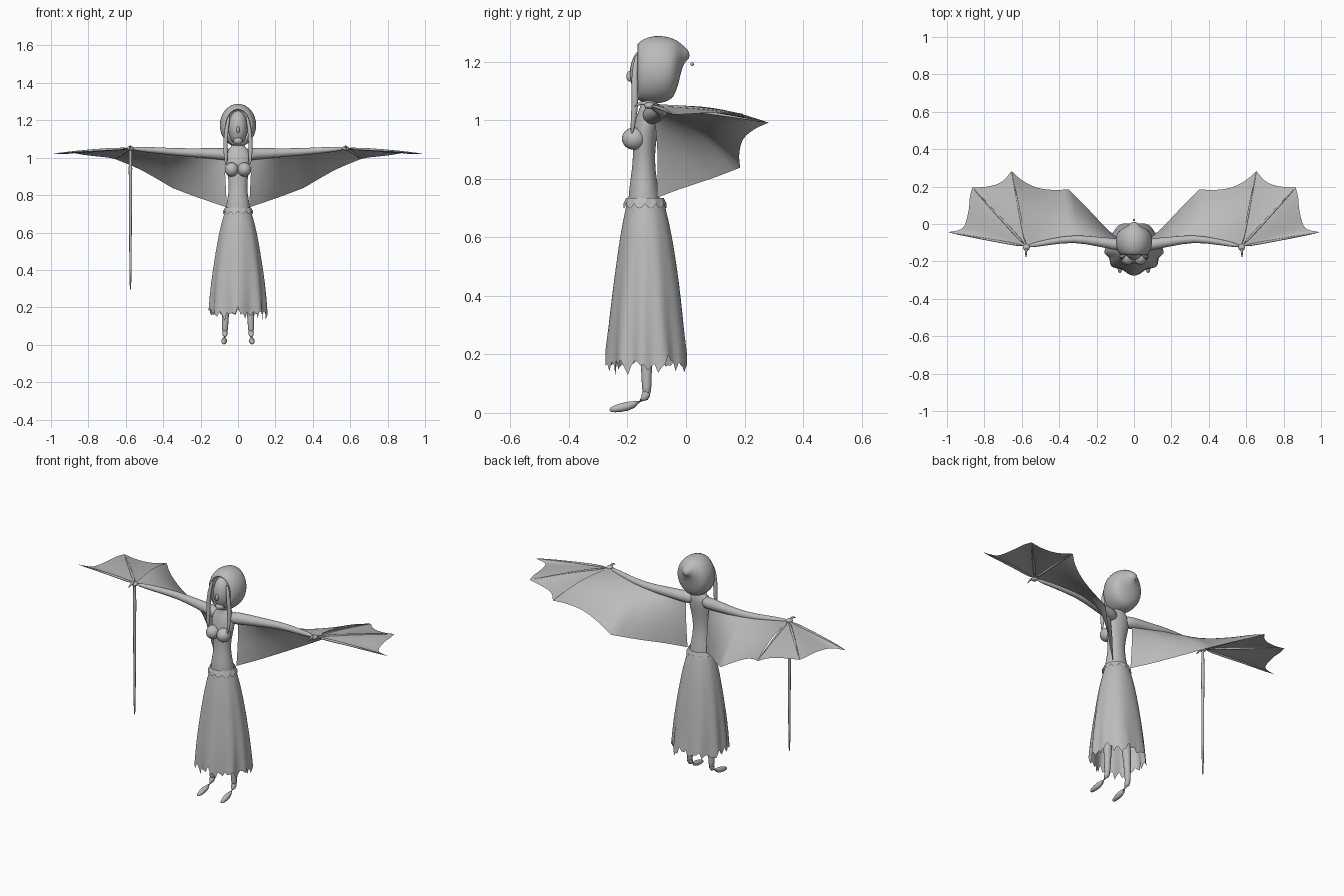
import bpy, bmesh, math, random
from mathutils import Vector

random.seed(4)
cube = bpy.data.objects.get("Cube")
if cube:
    bpy.data.objects.remove(cube)

grey = bpy.data.materials.new("plain grey")
grey.use_nodes = True
grey.diffuse_color = (0.5, 0.5, 0.5, 1)
grey.node_tree.nodes["Principled BSDF"].inputs["Base Color"].default_value = (0.5, 0.5, 0.5, 1)


def finish(name, bm, subdiv=0, recalc=True):
    if recalc:
        bmesh.ops.recalc_face_normals(bm, faces=bm.faces)
    mesh = bpy.data.meshes.new(name)
    bm.to_mesh(mesh)
    bm.free()
    mesh.materials.append(grey)
    for p in mesh.polygons:
        p.use_smooth = True
    ob = bpy.data.objects.new(name, mesh)
    bpy.context.collection.objects.link(ob)
    if subdiv:
        mod = ob.modifiers.new("smooth", "SUBSURF")
        mod.levels = mod.render_levels = subdiv
    return ob


def loft(name, rows, closed=True, caps=(True, True), subdiv=0):
    """Skin a list of equal-length point rows."""
    bm = bmesh.new()
    vs = [[bm.verts.new(p) for p in row] for row in rows]
    n = len(rows[0])
    for a, b in zip(vs, vs[1:]):
        for i in range(n if closed else n - 1):
            j = (i + 1) % n
            bm.faces.new((a[i], a[j], b[j], b[i]))
    if closed and caps[0]:
        bm.faces.new(vs[0])
    if closed and caps[1]:
        bm.faces.new(vs[-1])
    return finish(name, bm, subdiv)


def angles(n):
    return [2 * math.pi * i / n for i in range(n)]


def tube(name, path, n=8, subdiv=1):
    """Round limb through (x, y, z, radius) points."""
    pts = [Vector(p[:3]) for p in path]
    rows = []
    for i, p in enumerate(pts):
        d = (pts[min(i + 1, len(pts) - 1)] - pts[max(i - 1, 0)]).normalized()
        ref = Vector((0, 0, 1)) if abs(d.z) < 0.8 else Vector((0, 1, 0))
        u = d.cross(ref).normalized()
        v = d.cross(u)
        rows.append([p + (u * math.cos(t) + v * math.sin(t)) * path[i][3] for t in angles(n)])
    return loft(name, rows, subdiv=subdiv)


def ball(name, centre, size):
    bm = bmesh.new()
    bmesh.ops.create_uvsphere(bm, u_segments=24, v_segments=14, radius=1)
    bmesh.ops.scale(bm, vec=size, verts=bm.verts)
    bmesh.ops.translate(bm, vec=centre, verts=bm.verts)
    return finish(name, bm)


def sample(points, t):
    """Point at fraction t of a smooth curve through the points."""
    pts = [Vector(p) for p in points]
    f = t * (len(pts) - 1)
    i = min(int(f), len(pts) - 2)
    f -= i
    p1, p2 = pts[i], pts[i + 1]
    p0 = pts[i - 1] if i else p1 * 2 - p2
    p3 = pts[i + 2] if i + 2 < len(pts) else p2 * 2 - p1
    return 0.5 * (2 * p1 + (p2 - p0) * f + (2 * p0 - 5 * p1 + 4 * p2 - p3) * f ** 2
                  + (3 * p1 - p0 - 3 * p2 + p3) * f ** 3)


# Torso and neck: z, half width, front y, back y
torso = [(0.66, 0.070, -0.20, -0.075), (0.74, 0.066, -0.198, -0.09), (0.80, 0.052, -0.19, -0.10),
         (0.87, 0.048, -0.18, -0.108), (0.94, 0.062, -0.185, -0.10), (1.00, 0.072, -0.175, -0.09),
         (1.04, 0.062, -0.16, -0.09), (1.06, 0.028, -0.15, -0.10), (1.12, 0.025, -0.155, -0.105)]
loft("torso", [[(w * math.cos(t), (f + b) / 2 + (b - f) / 2 * math.sin(t), z) for t in angles(20)]
               for z, w, f, b in torso], subdiv=1)

# Skirt with folds deepening toward a ragged hem
skirt = [(0.725, 0.064, -0.202, -0.08), (0.70, 0.074, -0.206, -0.07), (0.60, 0.100, -0.225, -0.047),
         (0.45, 0.127, -0.246, -0.022), (0.30, 0.148, -0.264, -0.002), (0.17, 0.160, -0.276, 0.014)]
N = 72
hem = [random.uniform(-0.045, 0.035) if i % 3 == 0 else random.uniform(-0.015, 0.015) for i in range(N)]
rows = []
for k in range(16):
    s = k / 15
    z, w, f, b = sample([(a[0], a[1], a[2]) for a in skirt], s)[:] + (sample([(a[3], 0, 0) for a in skirt], s).x,)
    row = []
    for i, t in enumerate(angles(N)):
        front = 0.6 + 0.4 * max(0, -math.sin(t))
        fold = 1 - 0.13 * front * s ** 2 * (0.5 + 0.5 * math.sin(9 * t + 1.5 * math.sin(2 * t)))
        drop = hem[i] * max(0, s - 0.8) * 5
        row.append((w * fold * math.cos(t), (f + b) / 2 + (b - f) / 2 * fold * math.sin(t), z + drop))
    rows.append(row)
loft("skirt", rows, caps=(False, False))

# Scalloped waistband over the skirt top
band = []
for k in range(3):
    band.append([((0.068 + 0.006 * k) * math.cos(t), -0.14 + (0.064 + 0.005 * k) * math.sin(t),
                  0.735 - k * (0.01 + 0.008 * abs(math.sin(6 * t)))) for t in angles(N)])
loft("waistband", band, caps=(False, False))

# Head with face, nose and chin
ball("head", (0, -0.13, 1.16), (0.052, 0.062, 0.092))
ball("nose", (0, -0.192, 1.15), (0.009, 0.012, 0.018))
ball("chin", (0, -0.165, 1.09), (0.025, 0.022, 0.02))

# Hood, an open shell running back to a drooping point: y, half width, bottom, top
hood = [(-0.165, 0.070, 1.07, 1.262), (-0.15, 0.086, 1.06, 1.278), (-0.11, 0.099, 1.055, 1.291),
        (-0.07, 0.098, 1.06, 1.288), (-0.042, 0.088, 1.075, 1.28), (-0.026, 0.064, 1.12, 1.27),
        (-0.012, 0.034, 1.19, 1.257), (0.004, 0.02, 1.205, 1.245), (0.012, 0.008, 1.213, 1.23)]
shell = loft("hood", [[(w * math.cos(t), y, (lo + hi) / 2 + (hi - lo) / 2 * math.sin(t)) for t in angles(24)]
                      for y, w, lo, hi in hood], caps=(False, True), subdiv=1)
thick = shell.modifiers.new("cloth thickness", "SOLIDIFY")
thick.thickness = 0.006
ball("hood_bead", (0, 0.021, 1.192), (0.006, 0.006, 0.006))

# Wing outline on the left side
wrist = (0.575, -0.12, 1.05)
tip_a, tip_b, tip_c = (0.995, -0.045, 1.02), (0.865, 0.195, 1.022), (0.655, 0.283, 0.992)
arm = [(0.075, -0.11, 1.02), (0.19, -0.095, 1.025), (0.32, -0.075, 1.03), (0.45, -0.095, 1.04), wrist]
trailing = [(0.06, -0.1, 0.735), (0.15, -0.02, 0.765), (0.25, 0.085, 0.80), (0.35, 0.185, 0.838)]
outer_trail = [(0.35, 0.185, 0.838), (0.43, 0.182, 0.885), (0.52, 0.195, 0.935), (0.60, 0.235, 0.97), tip_c]
scallop_ab = [tip_a, (0.915, -0.02, 1.02), (0.885, 0.07, 1.025), (0.878, 0.14, 1.025), tip_b]
scallop_bc = [tip_b, (0.80, 0.198, 1.012), (0.735, 0.212, 1.005), (0.69, 0.24, 1.0), tip_c]


def flip(p, side):
    return (p[0] * side, *p[1:])


def membrane(name, side, top, low, bulge):
    """Billowed sheet ruled between two curves."""
    rows = []
    for i in range(25):
        a, b = top(i / 24), low(i / 24)
        span = (b - a).length
        rows.append([flip(a.lerp(b, j / 10) + Vector((0, 0.5, 1)) * bulge * span * math.sin(math.pi * j / 10), side)
                     for j in range(11)])
    return loft(name, rows, closed=False)


for side, label in ((1, "left"), (-1, "right")):
    # Wing membranes
    membrane(label + "_inner_membrane", side, lambda t: sample(arm, t),
             lambda t: sample(trailing, t * 2) if t < 0.5 else sample(outer_trail, t * 2 - 1), 0.05)
    membrane(label + "_middle_membrane", side, lambda t: Vector(wrist), lambda t: sample(scallop_bc, t), 0.015)
    membrane(label + "_outer_membrane", side, lambda t: Vector(wrist), lambda t: sample(scallop_ab, t), 0.01)

    # Arm, long wing fingers and claw
    radii = (0.036, 0.028, 0.022, 0.018, 0.012)
    tube(label + "_arm", [flip((0.03, -0.125, 1.015, 0.036), side)]
         + [flip((*p, r), side) for p, r in zip(arm, radii)])
    for finger, tip in (("lead", tip_a), ("middle", tip_b), ("rear", tip_c)):
        mid = Vector(wrist).lerp(Vector(tip), 0.5) + Vector((0, 0, 0.006))
        tube(label + "_" + finger + "_wing_finger", [flip((*wrist, 0.01), side), flip((*mid, 0.007), side),
                                                     flip((*tip, 0.003), side)], 6)
    ball(label + "_hand", flip((0.575, -0.125, 1.05), side), (0.018, 0.018, 0.012))
    tube(label + "_claw", [flip(p, side) for p in ((0.575, -0.125, 1.055, 0.01), (0.578, -0.155, 1.062, 0.007),
                                                   (0.577, -0.18, 1.045, 0.002))], 6)

    # Bust and hair lock
    ball(label + "_bust", flip((0.034, -0.178, 0.937), side), (0.037, 0.041, 0.038))
    tube(label + "_hair_lock", [flip(p, side) for p in (
        (0.045, -0.165, 1.23, 0.008), (0.062, -0.178, 1.16, 0.012), (0.068, -0.172, 1.07, 0.013),
        (0.066, -0.18, 1.0, 0.011), (0.062, -0.186, 0.945, 0.003))])

    # Leg and pointed foot
    tube(label + "_leg", [flip(p, side) for p in (
        (0.04, -0.14, 0.68, 0.045), (0.055, -0.155, 0.40, 0.032), (0.064, -0.135, 0.25, 0.027),
        (0.069, -0.135, 0.12, 0.018), (0.07, -0.134, 0.05, 0.018))])
    tube(label + "_foot", [flip(p, side) for p in (
        (0.069, -0.134, 0.085, 0.016), (0.07, -0.136, 0.045, 0.02), (0.072, -0.175, 0.028, 0.018),
        (0.075, -0.225, 0.017, 0.017), (0.076, -0.265, 0.009, 0.009))])

# Slim wand hanging from the right hand
tube("staff", [(-0.575, -0.125, z, r) for z, r in (
    (1.065, 0.006), (1.04, 0.009), (0.96, 0.008), (0.945, 0.012), (0.92, 0.009), (0.60, 0.008), (0.32, 0.006),
    (0.29, 0.002))])
